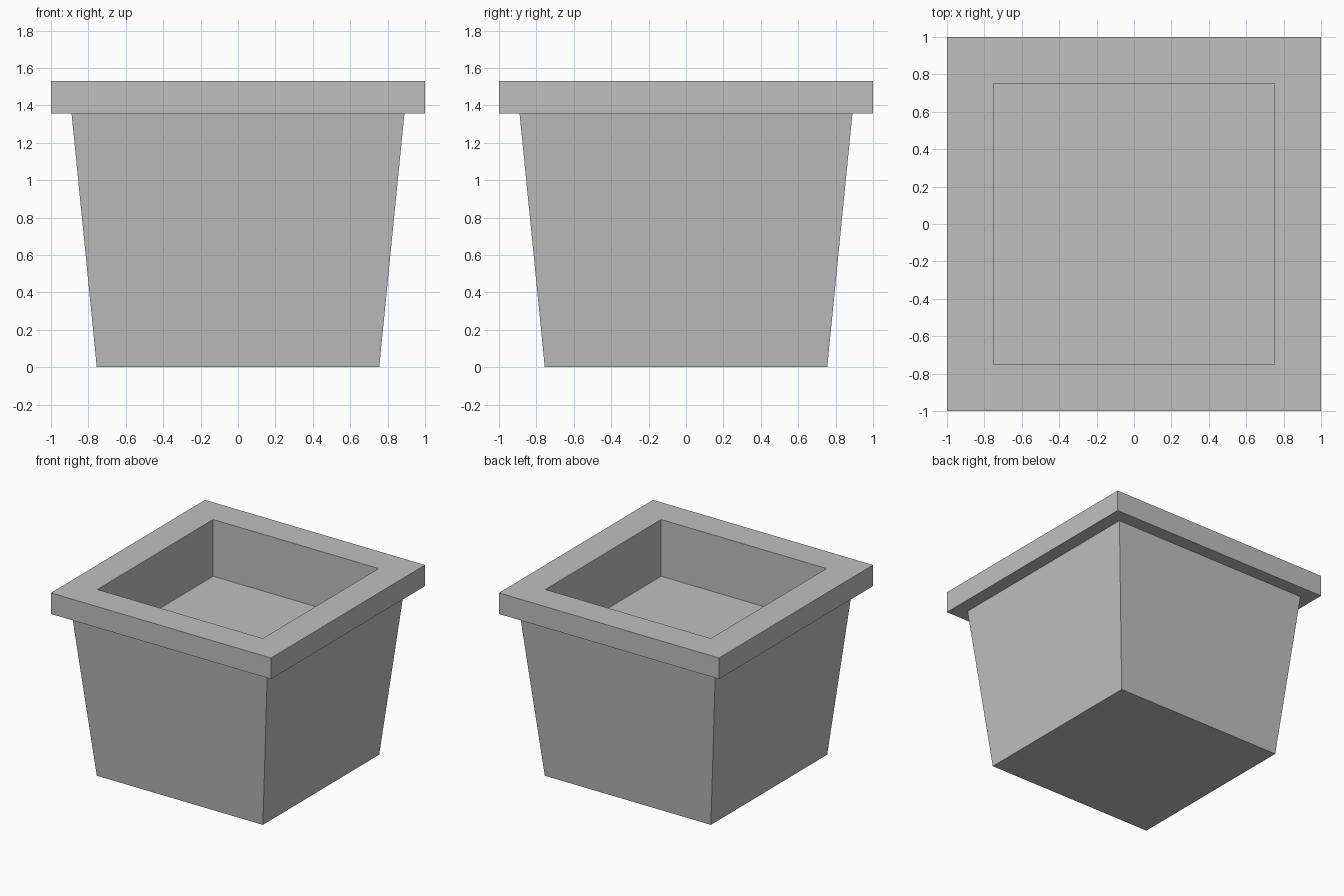
import bpy
import bmesh

cube = bpy.data.objects.get("Cube")
if cube:
    bpy.data.objects.remove(cube, do_unlink=True)

grey = bpy.data.materials.new("plain_grey")
grey.use_nodes = True
colour = (0.53, 0.53, 0.53, 1)
grey.diffuse_color = colour
grey.node_tree.nodes["Principled BSDF"].inputs["Base Color"].default_value = colour


def square_loft(name, profile):
    """Join square rings, given as (half width, height), and cap both ends."""
    bm = bmesh.new()
    rings = [[bm.verts.new((sx * half, sy * half, z))
              for sx, sy in ((-1, -1), (1, -1), (1, 1), (-1, 1))]
             for half, z in profile]
    for low, high in zip(rings, rings[1:]):
        for i in range(4):
            j = (i + 1) % 4
            bm.faces.new((low[i], low[j], high[j], high[i]))
    bm.faces.new(rings[0][::-1])
    bm.faces.new(rings[-1])
    mesh = bpy.data.meshes.new(name)
    bm.to_mesh(mesh)
    bm.free()
    mesh.materials.append(grey)
    obj = bpy.data.objects.new(name, mesh)
    bpy.context.collection.objects.link(obj)
    return obj


# Tapered body, overhanging rim and straight-walled recess with a flat floor
square_loft("square_planter", [
    (0.755, 0),
    (0.89, 1.357),
    (1, 1.357),
    (1, 1.53),
    (0.752, 1.53),
    (0.752, 1.064),
])
